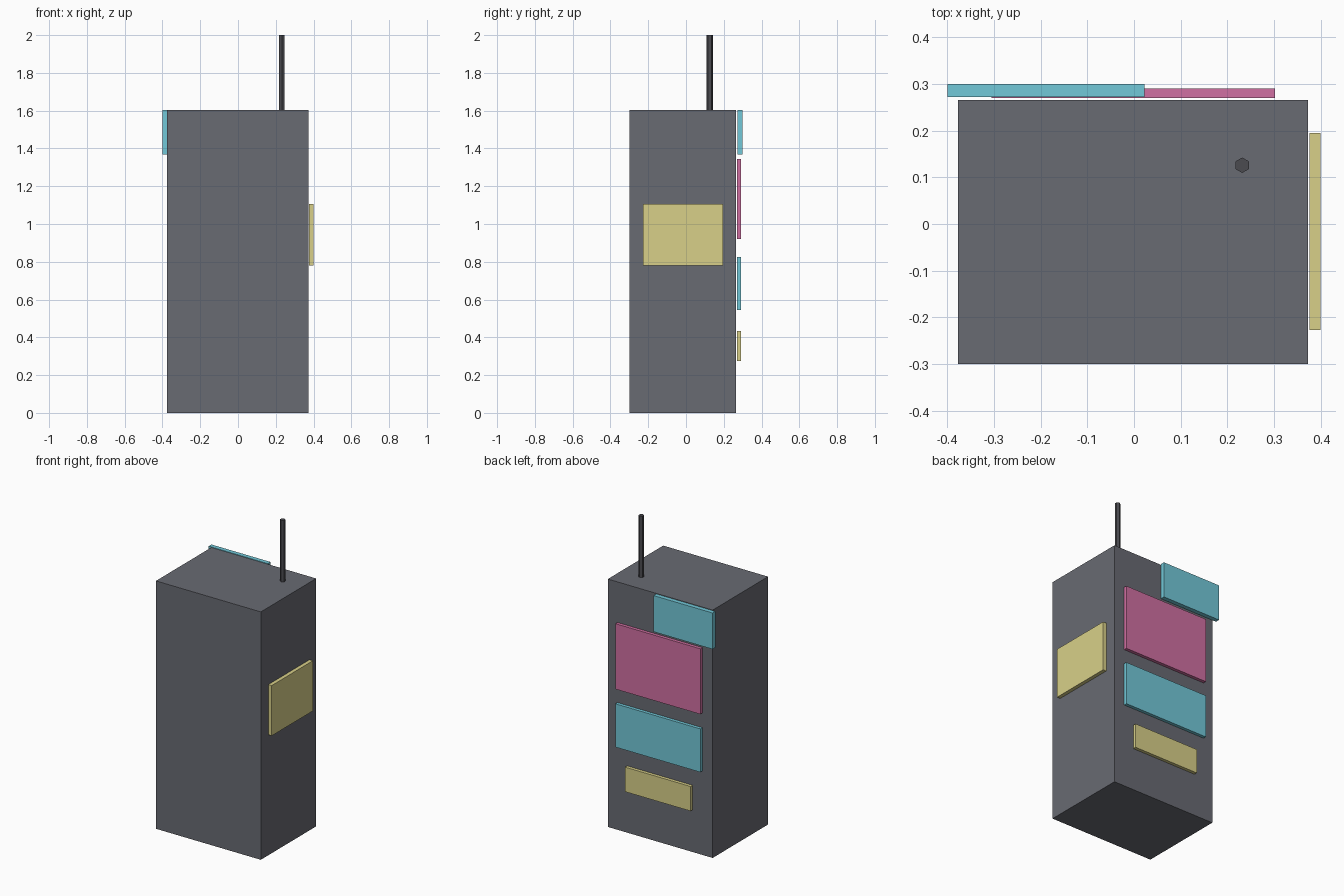
import bpy

if "Cube" in bpy.data.objects:
    bpy.data.objects.remove(bpy.data.objects["Cube"])


def make_material(name, rgb):
    mat = bpy.data.materials.new(name)
    mat.diffuse_color = (*rgb, 1.0)
    mat.use_nodes = True
    mat.node_tree.nodes["Principled BSDF"].inputs["Base Color"].default_value = mat.diffuse_color
    return mat


dark = make_material("dark_grey", (0.14, 0.145, 0.17))
black = make_material("antenna_grey", (0.07, 0.07, 0.08))
cyan = make_material("cyan", (0.17, 0.58, 0.69))
pink = make_material("pink", (0.63, 0.16, 0.36))
yellow = make_material("yellow", (0.69, 0.63, 0.25))


def box(name, x, y, z, mat):
    """Axis-aligned box from (min, max) pairs."""
    bpy.ops.mesh.primitive_cube_add(size=1, location=[sum(r) / 2 for r in (x, y, z)])
    obj = bpy.context.object
    obj.name = name
    obj.scale = [r[1] - r[0] for r in (x, y, z)]
    bpy.ops.object.transform_apply(location=False, rotation=False, scale=True)
    obj.data.materials.append(mat)
    return obj


# Cabinet body
box("cabinet", (-0.377, 0.373), (-0.3, 0.266), (0, 1.603), dark)

# Panels stuck on the back, top to bottom
back = (0.27, 0.291)
box("corner_panel", (-0.4, 0.022), (0.272, 0.3), (1.369, 1.603), cyan)
box("large_panel", (-0.306, 0.302), back, (0.92, 1.343), pink)
box("middle_panel", (-0.306, 0.302), back, (0.545, 0.825), cyan)
box("low_panel", (-0.237, 0.232), back, (0.275, 0.434), yellow)

# Panel on the right side
box("side_panel", (0.376, 0.4), (-0.227, 0.195), (0.781, 1.106), yellow)

# Six-sided antenna on the roof
bpy.ops.mesh.primitive_cylinder_add(vertices=6, radius=0.0165, depth=0.4,
                                    location=(0.232, 0.126, 1.8))
antenna = bpy.context.object
antenna.name = "antenna"
antenna.data.materials.append(black)
